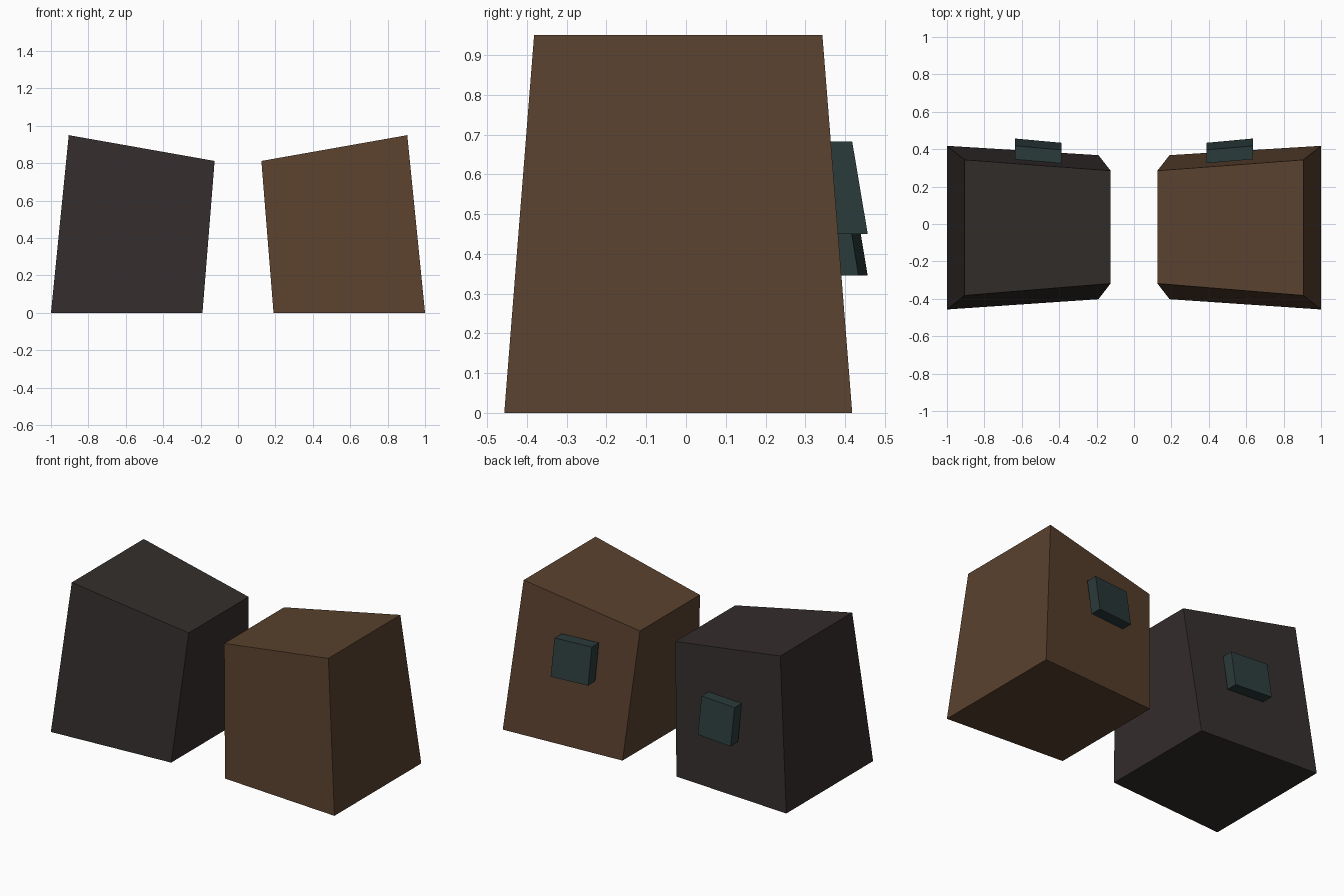
import bpy, bmesh

if "Cube" in bpy.data.objects:
    bpy.data.objects.remove(bpy.data.objects["Cube"])


def material(name, color):
    m = bpy.data.materials.new(name)
    m.diffuse_color = (*color, 1)
    m.use_nodes = True
    m.node_tree.nodes["Principled BSDF"].inputs["Base Color"].default_value = m.diffuse_color
    return m


def block(name, side, lower, upper, mat, dz=0.0):
    """Tapered six-sided block from two quads; side = -1 mirrors it in x."""
    bm = bmesh.new()
    a = [bm.verts.new((side * x, y, z + dz)) for x, y, z in lower]
    b = [bm.verts.new((side * x, y, z + dz)) for x, y, z in upper]
    bm.faces.new(a[::-1])
    bm.faces.new(b)
    for i in range(4):
        j = (i + 1) % 4
        bm.faces.new((a[i], a[j], b[j], b[i]))
    bmesh.ops.recalc_face_normals(bm, faces=bm.faces)
    me = bpy.data.meshes.new(name)
    bm.to_mesh(me)
    bm.free()
    me.materials.append(mat)
    ob = bpy.data.objects.new(name, me)
    bpy.context.collection.objects.link(ob)


brown = material("brown", (0.10, 0.053, 0.027))
charcoal = material("charcoal", (0.034, 0.027, 0.025))
teal = material("teal", (0.024, 0.043, 0.043))

# Corner loops: inner front, outer front, outer back, inner back
body_low = [(0.19, -0.402, 0), (1.0, -0.457, 0), (1.0, 0.418, 0), (0.19, 0.368, 0)]
body_top = [(0.125, -0.318, 0.812), (0.905, -0.382, 0.95),
            (0.905, 0.343, 0.95), (0.125, 0.285, 0.812)]
tab_low = [(0.387, 0.363, 0.45), (0.635, 0.383, 0.45),
           (0.635, 0.457, 0.45), (0.387, 0.434, 0.45)]
tab_top = [(0.387, 0.325, 0.682), (0.635, 0.346, 0.682),
           (0.635, 0.418, 0.682), (0.387, 0.396, 0.682)]

# Mirrored boots with a heel tab each, the left tab sitting lower
for label, side, mat, dz in (("right", 1, brown, 0.0), ("left", -1, charcoal, -0.105)):
    block(label + "_block", side, body_low, body_top, mat)
    block(label + "_back_tab", side, tab_low, tab_top, teal, dz)
